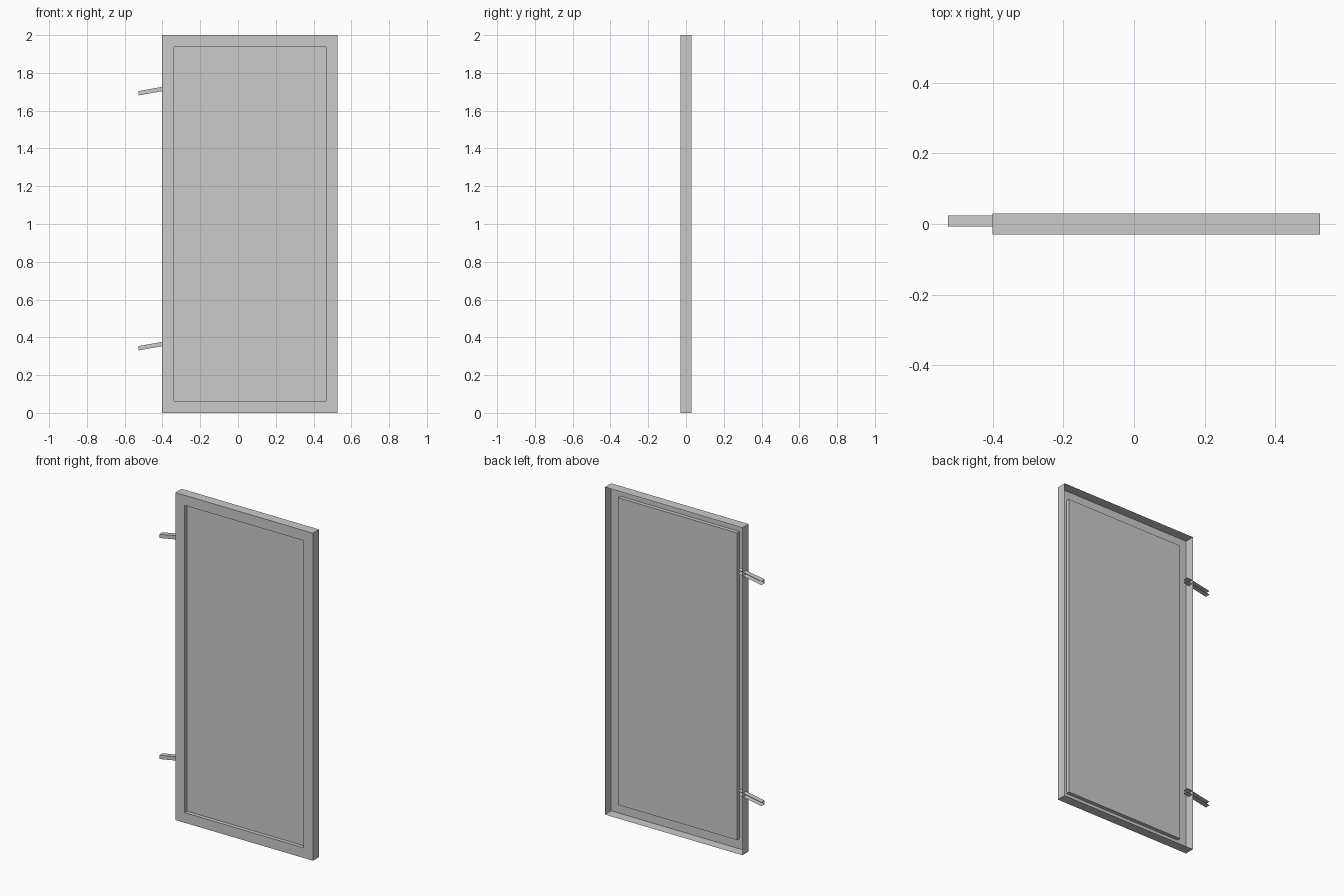
import bpy, bmesh

if "Cube" in bpy.data.objects:
    bpy.data.objects.remove(bpy.data.objects["Cube"])

X0, X1, Z0, Z1 = -0.402, 0.527, 0.0, 2.0   # outer outline of the door
RIM = 0.062                                # width of the front rim
FRONT, BACK, PANEL = -0.03, 0.03, -0.007   # depths along y


def sheet(name, loops, closed, cap=False):
    """Thin folded sheet: bridge successive point loops, optionally cap the last."""
    bm = bmesh.new()
    rows = [[bm.verts.new(p) for p in loop] for loop in loops]
    n = len(rows[0])
    for a, b in zip(rows, rows[1:]):
        for i in range(n if closed else n - 1):
            j = (i + 1) % n
            bm.faces.new((a[i], a[j], b[j], b[i]))
    if cap:
        bm.faces.new(rows[-1])
    me = bpy.data.meshes.new(name)
    bm.to_mesh(me)
    bm.free()
    ob = bpy.data.objects.new(name, me)
    bpy.context.collection.objects.link(ob)
    return ob


def rect(inset, y):
    a, b, c, d = X0 + inset, X1 - inset, Z0 + inset, Z1 - inset
    return [(a, y, c), (b, y, c), (b, y, d), (a, y, d)]


# Door skin: side walls, front rim, recess wall and pressed-in panel
sheet("door_panel", [rect(0, BACK), rect(0, FRONT), rect(RIM, FRONT), rect(RIM, PANEL)],
      closed=True, cap=True)


# Hinge arms: sloping channels, open to the back, passing through the side wall
def channel(x, z):
    h = 0.0115
    return [(x, 0.024, z + h), (x, -0.007, z + h), (x, -0.007, z - h), (x, 0.024, z - h)]


for name, z in (("lower_hinge_arm", 0.342), ("upper_hinge_arm", 1.692)):
    x_out, x_in = -0.527, -0.368
    sheet(name, [channel(x_out, z), channel(x_in, z + 0.18 * (x_in - x_out))], closed=False)
